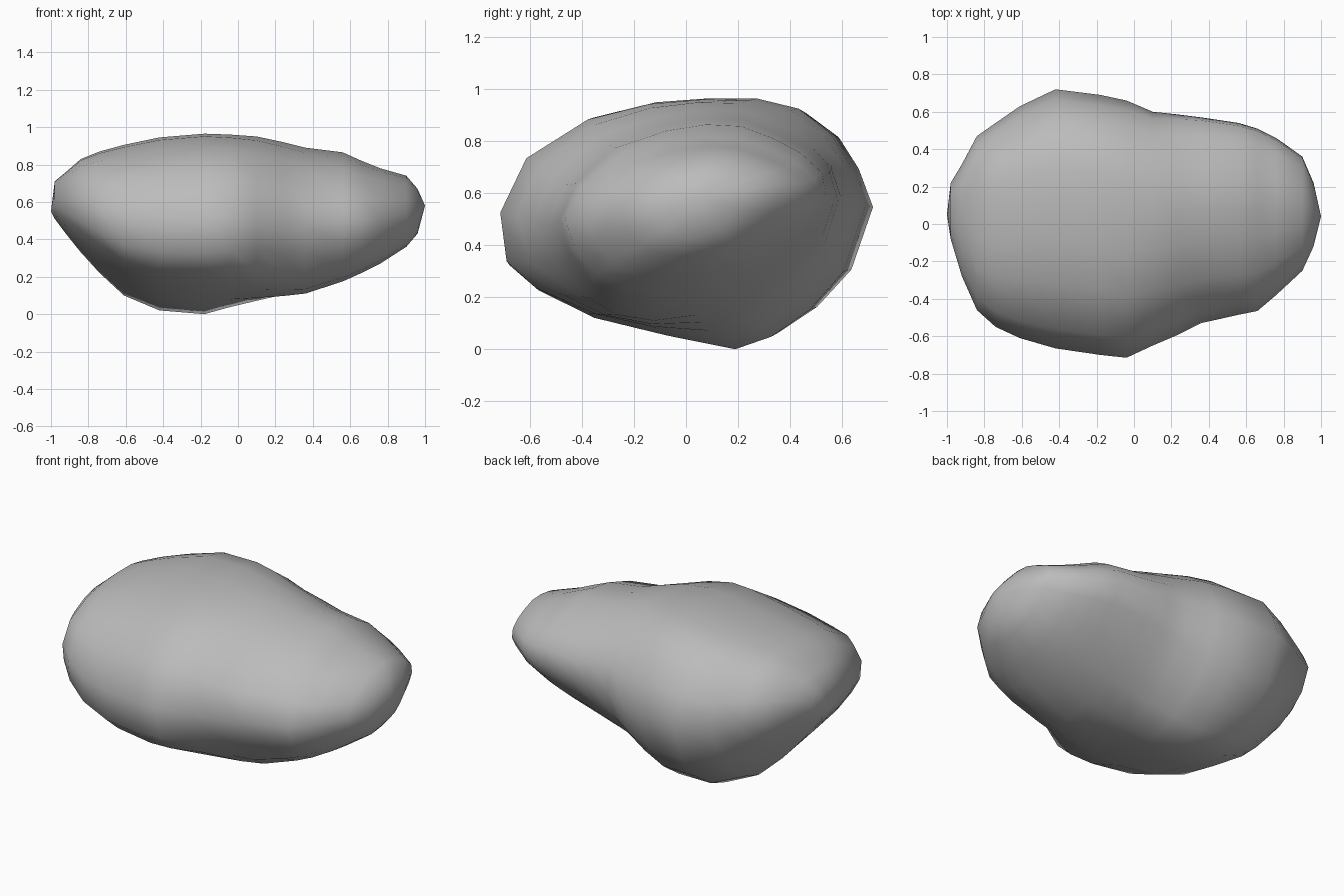
import bpy
import bmesh

cube = bpy.data.objects.get("Cube")
if cube:
    bpy.data.objects.remove(cube, do_unlink=True)

# Stone outline along its length: x, front y, back y, bottom z, top z
STATIONS = [
    (-.98, -.08, .22, .51, .71),
    (-.92, -.28, .32, .43, .76),
    (-.84, -.46, .47, .33, .83),
    (-.74, -.55, .54, .22, .87),
    (-.61, -.61, .63, .10, .905),
    (-.42, -.665, .72, .02, .945),
    (-.18, -.70, .69, .00, .965),
    (-.04, -.715, .66, .035, .96),
    (.10, -.65, .60, .06, .95),
    (.24, -.59, .585, .085, .92),
    (.36, -.53, .57, .11, .89),
    (.56, -.485, .54, .175, .865),
    (.66, -.465, .51, .22, .82),
    (.76, -.38, .46, .27, .78),
    (.90, -.25, .36, .36, .74),
    (.96, -.12, .22, .43, .67),
]

# Section of the heavy end, as fractions of width and height, from the back up
HEAVY = [
    (1, .57), (.96, .73), (.905, .86), (.815, .96), (.70, 1), (.56, 1),
    (.42, .985), (.25, .925), (.075, .77), (0, .54), (.015, .335), (.095, .235),
    (.25, .125), (.45, .055), (.64, 0), (.74, .05), (.845, .155), (.94, .31),
]

# Section of the light end, whose keel lies nearer the front
LIGHT = [
    (1, .59), (.985, .73), (.905, .84), (.805, .92), (.68, .99), (.55, 1),
    (.40, .965), (.21, .87), (.06, .67), (0, .47), (.035, .29), (.12, .11),
    (.235, .03), (.37, 0), (.53, .03), (.705, .12), (.84, .28), (.95, .45),
]


def blend(a, b, t):
    return a + (b - a) * t


def section(x, front, back, bottom, top):
    """Fit a mix of the two section shapes into the outline at x."""
    mix = min(max((x + .1) / .46, 0), 1)
    # Shallow hollow low on the front, where the two ends meet
    hollow = .05 * max(0, 1 - abs(x - .25) / .25)
    points = []
    for heavy, light in zip(HEAVY, LIGHT):
        u = blend(heavy[0], light[0], mix)
        v = blend(heavy[1], light[1], mix)
        y = blend(front, back, u)
        if u < .2 and v < .4:
            y += hollow
        points.append((x, y, blend(bottom, top, v)))
    return points


# Loft the sections and close both ends with a blunt point
bm = bmesh.new()
sides = len(HEAVY)
rings = [[bm.verts.new(p) for p in section(*s)] for s in STATIONS]
for a, b in zip(rings, rings[1:]):
    for i in range(sides):
        j = (i + 1) % sides
        bm.faces.new((a[i], a[j], b[j], b[i]))
for ring, tip in ((rings[0], (-1, .05, .55)), (rings[-1], (1, .04, .58))):
    pole = bm.verts.new(tip)
    for i in range(sides):
        bm.faces.new((ring[i], ring[(i + 1) % sides], pole))
bmesh.ops.recalc_face_normals(bm, faces=bm.faces)
for face in bm.faces:
    face.smooth = True

mesh = bpy.data.meshes.new("stone")
bm.to_mesh(mesh)
bm.free()
stone = bpy.data.objects.new("stone", mesh)
bpy.context.collection.objects.link(stone)

# Plain grey stone
grey = bpy.data.materials.new("stone grey")
grey.use_nodes = True
color = (.5, .5, .5, 1)
grey.diffuse_color = color
grey.node_tree.nodes["Principled BSDF"].inputs["Base Color"].default_value = color
mesh.materials.append(grey)
